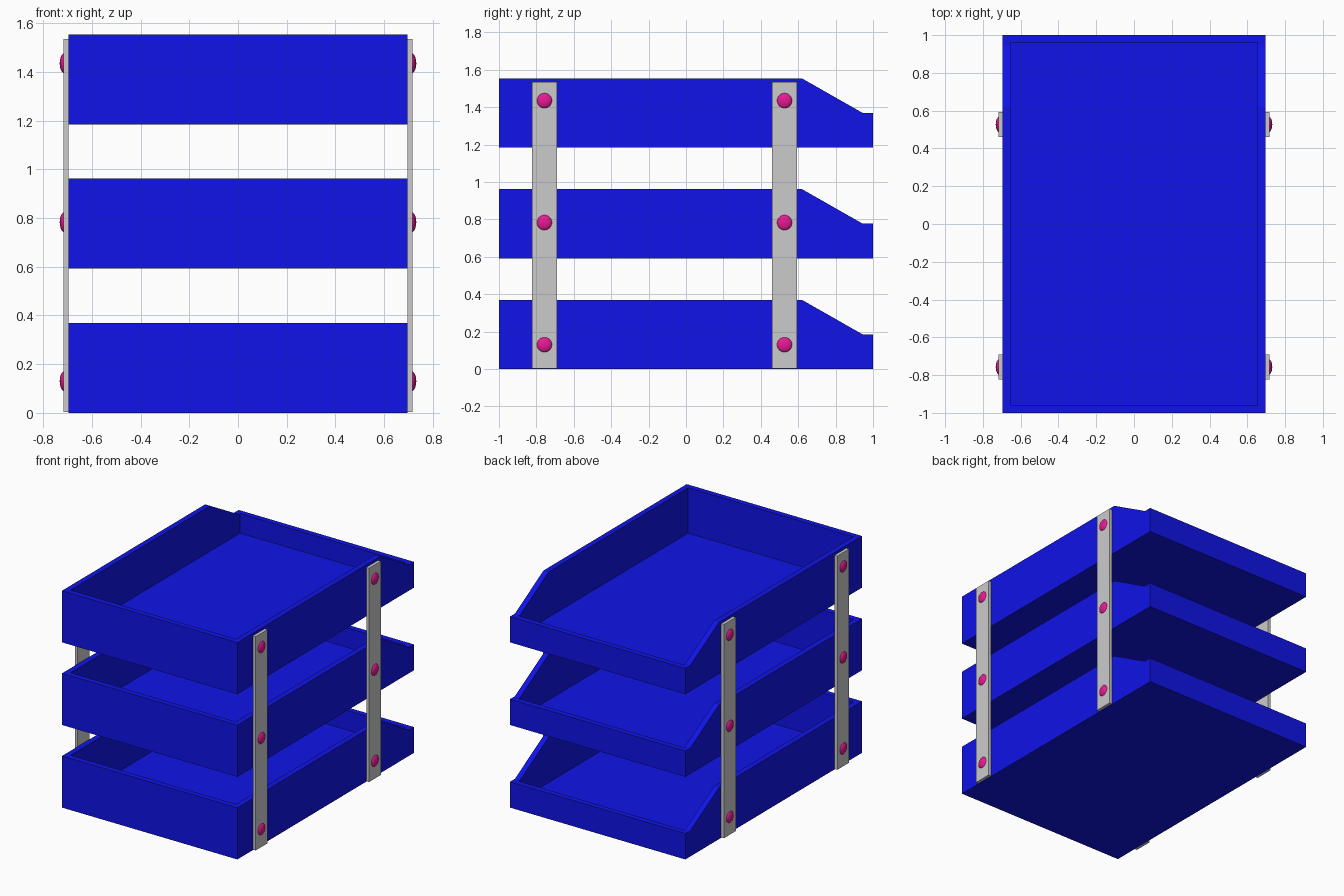
import bpy, bmesh, math
from mathutils import Matrix

if "Cube" in bpy.data.objects:
    bpy.data.objects.remove(bpy.data.objects["Cube"])

def material(name, color):
    m = bpy.data.materials.new(name)
    m.diffuse_color = color
    m.use_nodes = True
    m.node_tree.nodes["Principled BSDF"].inputs["Base Color"].default_value = m.diffuse_color
    return m

blue = material("blue_plastic", (0.005, 0.007, 0.8, 1))
pink = material("pink_cap", (0.8, 0.01, 0.3, 1))

def finish(name, bm, mat=None):
    bmesh.ops.recalc_face_normals(bm, faces=bm.faces)
    me = bpy.data.meshes.new(name)
    bm.to_mesh(me)
    bm.free()
    if mat:
        me.materials.append(mat)
    ob = bpy.data.objects.new(name, me)
    bpy.context.collection.objects.link(ob)
    return ob

def box(name, lo, hi):
    bm = bmesh.new()
    size = [h - l for l, h in zip(lo, hi)]
    mid = [(h + l) / 2 for l, h in zip(lo, hi)]
    bmesh.ops.create_cube(bm, size=1, matrix=Matrix.Translation(mid) @ Matrix.Diagonal((*size, 1)))
    return finish(name, bm)

W = 0.695          # half width of a tray
WALL = 0.04
FLOOR = 0.045
SIDE = [(-1, 0), (1, 0), (1, 0.185), (0.945, 0.185), (0.62, 0.37), (-1, 0.37)]

# Trays: side profile extruded across, hollowed from above
for label, z in (("bottom", 0), ("middle", 0.592), ("top", 1.184)):
    bm = bmesh.new()
    face = bm.faces.new([bm.verts.new((-W, y, z + h)) for y, h in SIDE])
    ext = bmesh.ops.extrude_face_region(bm, geom=[face])
    verts = [g for g in ext["geom"] if isinstance(g, bmesh.types.BMVert)]
    bmesh.ops.translate(bm, vec=(2 * W, 0, 0), verts=verts)
    tray = finish(label + "_tray", bm, blue)
    cutter = box(label + "_tray_cutter", (-W + WALL, -1 + WALL, z + FLOOR), (W - WALL, 1 - WALL, z + 0.5))
    cutter.hide_render = True
    mod = tray.modifiers.new("hollow", 'BOOLEAN')
    mod.object = cutter
    mod.operation = 'DIFFERENCE'
    mod.solver = 'EXACT'
    # Bake the hollow and drop the cutter
    bpy.context.view_layer.objects.active = tray
    bpy.ops.object.modifier_apply(modifier=mod.name)
    bpy.data.objects.remove(cutter)

# Upright straps with domed caps, on both sides
for side, s in (("left", -1), ("right", 1)):
    for end, y in (("front", -0.757), ("back", 0.527)):
        x0, x1 = sorted((s * W, s * 0.717))
        box(f"{side}_{end}_post", (x0, y - 0.067, 0.003), (x1, y + 0.067, 1.535))
        for i, z in enumerate((0.13, 0.783, 1.435)):
            bm = bmesh.new()
            bmesh.ops.create_uvsphere(
                bm, u_segments=32, v_segments=16, radius=1,
                matrix=Matrix.Translation((s * 0.711, y, z))
                @ Matrix.Diagonal((0.021, 0.042, 0.042, 1))
                @ Matrix.Rotation(math.pi / 2, 4, 'Y'))
            cap = finish(f"{side}_{end}_cap_{i + 1}", bm, pink)
            cap.data.shade_smooth()
